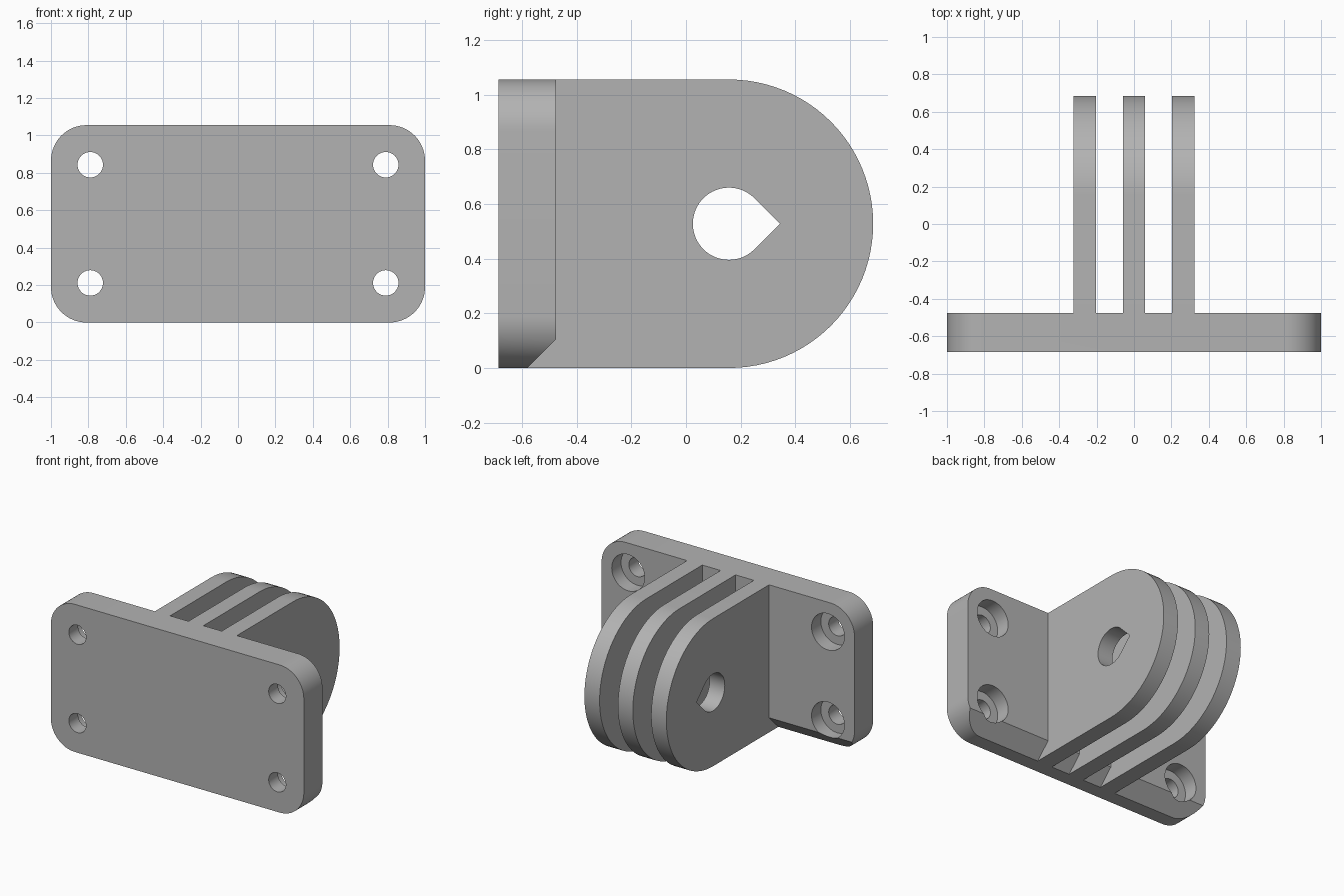
import bpy
import bmesh
from math import sin, cos, pi, radians
from mathutils import Matrix, Vector

if "Cube" in bpy.data.objects:
    bpy.data.objects.remove(bpy.data.objects["Cube"])

HEIGHT = 1.055
MID = HEIGHT / 2
FRONT, BACK = -0.685, -0.475     # plate faces in y
CHAMFER = 0.105
PIVOT = 0.157                    # y of the hinge axis

grey = bpy.data.materials.new("plain grey")
grey.use_nodes = True
grey.diffuse_color = (0.45, 0.45, 0.45, 1)
grey.node_tree.nodes["Principled BSDF"].inputs["Base Color"].default_value = (0.45, 0.45, 0.45, 1)


def arc(cx, cy, r, start, end, n):
    angles = [radians(start + (end - start) * i / n) for i in range(n + 1)]
    return [(cx + r * cos(a), cy + r * sin(a)) for a in angles]


def prism(name, outline, axis, low, high):
    """Extrude an outline along x (outline in y, z) or along y (outline in x, z)."""
    bm = bmesh.new()
    place = (lambda u, v: (low, u, v)) if axis == "x" else (lambda u, v: (u, low, v))
    face = bm.faces.new([bm.verts.new(place(u, v)) for u, v in outline])
    grown = bmesh.ops.extrude_face_region(bm, geom=[face])["geom"]
    step = Vector((high - low, 0, 0)) if axis == "x" else Vector((0, high - low, 0))
    bmesh.ops.translate(bm, vec=step, verts=[g for g in grown if isinstance(g, bmesh.types.BMVert)])
    bmesh.ops.recalc_face_normals(bm, faces=bm.faces)
    mesh = bpy.data.meshes.new(name)
    bm.to_mesh(mesh)
    bm.free()
    mesh.materials.append(grey)
    obj = bpy.data.objects.new(name, mesh)
    bpy.context.collection.objects.link(obj)
    return obj


def combine(body, tool, operation):
    """Apply a boolean and discard the tool object."""
    tool.hide_render = True
    mod = body.modifiers.new(operation.lower(), "BOOLEAN")
    mod.operation, mod.solver, mod.object = operation, "EXACT", tool
    bpy.context.view_layer.objects.active = body
    bpy.ops.object.modifier_apply(modifier=mod.name)
    bpy.data.objects.remove(tool)


# Mounting plate with rounded corners
R = 0.19
outline = []
for cx, cz, start in ((1 - R, HEIGHT - R, 0), (R - 1, HEIGHT - R, 90), (R - 1, R, 180), (1 - R, R, 270)):
    outline += arc(cx, cz, R, start, start + 90, 16)
bracket = prism("hinge_bracket", outline, "y", FRONT, BACK)

# Bevel along the lower back edge of the plate
wedge = [(BACK - CHAMFER - 0.1, -0.1), (BACK + 0.1, -0.1), (BACK + 0.1, CHAMFER + 0.1)]
combine(bracket, prism("bevel_cutter", wedge, "x", -1.2, 1.2), "DIFFERENCE")

# Three hinge fins with a teardrop pin hole
fin_outline = [(-0.62, HEIGHT), (-0.62, 0)] + arc(PIVOT, MID, MID, -90, 90, 48)
pin_r = 0.132
teardrop = arc(PIVOT, MID, pin_r, 45, 315, 48) + [(PIVOT + pin_r * 2 ** 0.5, MID)]
for low, high in ((-0.324, -0.204), (-0.059, 0.059), (0.204, 0.324)):
    fin = prism("fin", fin_outline, "x", low, high)
    combine(fin, prism("pin_cutter", teardrop, "x", low - 0.1, high + 0.1), "DIFFERENCE")
    combine(bracket, fin, "UNION")

# Counterbored screw holes in the four corners
for x in (-0.79, 0.79):
    for z in (MID - 0.316, MID + 0.316):
        for radius, low in ((0.068, FRONT - 0.1), (0.13, BACK - 0.105)):
            circle = arc(x, z, radius, 0, 360, 40)[:-1]
            combine(bracket, prism("screw_cutter", circle, "y", low, BACK + 0.1), "DIFFERENCE")

bpy.ops.object.select_all(action="DESELECT")
bracket.select_set(True)
bpy.context.view_layer.objects.active = bracket
bpy.ops.object.shade_smooth_by_angle(angle=radians(30))
